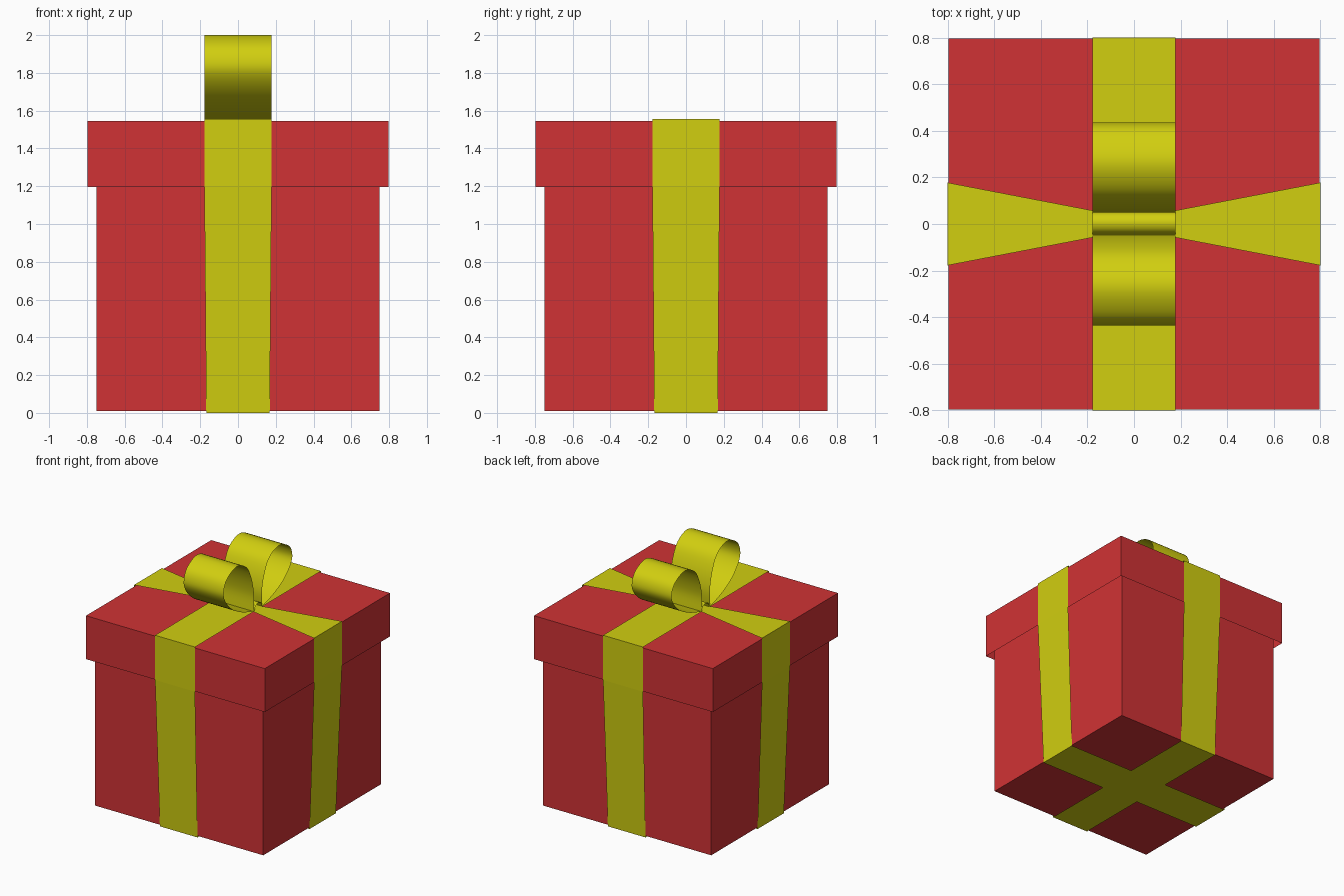
import bpy, bmesh, math
from mathutils import Matrix, Vector

if "Cube" in bpy.data.objects:
    bpy.data.objects.remove(bpy.data.objects["Cube"])


def material(name, rgb):
    m = bpy.data.materials.new(name)
    m.diffuse_color = (*rgb, 1)
    m.use_nodes = True
    m.node_tree.nodes["Principled BSDF"].inputs["Base Color"].default_value = m.diffuse_color
    return m


RED = material("red_card", (0.63, 0.0325, 0.035))
YELLOW = material("yellow_ribbon", (0.64, 0.62, 0.005))


def finish(name, bm, mat):
    me = bpy.data.meshes.new(name)
    bm.to_mesh(me)
    bm.free()
    me.materials.append(mat)
    ob = bpy.data.objects.new(name, me)
    bpy.context.collection.objects.link(ob)
    return ob


def carton(name, half, z0, z1, open_bottom=False):
    bm = bmesh.new()
    bmesh.ops.create_cube(bm, size=1)
    for v in bm.verts:
        v.co = (v.co.x * 2 * half, v.co.y * 2 * half, z0 + (v.co.z + 0.5) * (z1 - z0))
    if open_bottom:
        down = [f for f in bm.faces if f.calc_center_median().z < z0 + 0.001]
        bmesh.ops.delete(bm, geom=down, context='FACES_ONLY')
    return finish(name, bm, RED)


def strip(name, path, angle=0, smooth=False):
    """Thin ribbon along (y, z, half_width), turned about z."""
    bm = bmesh.new()
    rows = [(bm.verts.new((-w, y, z)), bm.verts.new((w, y, z))) for y, z, w in path]
    for (a, b), (c, d) in zip(rows, rows[1:]):
        bm.faces.new((a, b, d, c)).smooth = smooth
    bmesh.ops.rotate(bm, verts=bm.verts, matrix=Matrix.Rotation(angle, 3, 'Z'))
    return finish(name, bm, YELLOW)


def spline(pts, n=5):
    """Catmull-Rom curve through the points."""
    p = [Vector(q) for q in [pts[0]] + pts + [pts[-1]]]
    out = []
    for a, b, c, d in zip(p, p[1:], p[2:], p[3:]):
        for i in range(n):
            t = i / n
            out.append(0.5 * (2 * b + (c - a) * t + (2 * a - 5 * b + 4 * c - d) * t * t
                              + (3 * b - a - 3 * c + d) * t ** 3))
    return out + [p[-1]]


# Box reaching up inside the overhanging lid
carton("box", 0.75, 0.01, 1.53)
carton("lid", 0.797, 1.195, 1.545, open_bottom=True)

# Four wrapping ribbons: straight ones front/back, pinched ones at the sides
TOP = 1.555
side = [(0.802, TOP, 0.178), (0.802, 1.195, 0.178), (0.755, 0, 0.168)]
straight = [(0, TOP, 0.178)] + side + [(0, 0, 0.168)]
pinched = [(0.178, TOP, 0.058)] + side + [(0.168, 0, 0.168)]
strip("ribbon_back", straight, 0)
strip("ribbon_front", straight, math.pi)
strip("ribbon_left", pinched, math.pi / 2)
strip("ribbon_right", pinched, -math.pi / 2)

# Bow loops (rounded teardrop profiles), the front one slightly taller
loop = [(0.055, 1.556), (0.2, 1.605), (0.325, 1.675), (0.41, 1.765), (0.437, 1.85),
        (0.395, 1.945), (0.27, 2.0), (0.15, 1.95), (0.085, 1.84), (0.05, 1.69), (0.055, 1.556)]
for name, angle, top in (("bow_loop_front", math.pi, 2.0), ("bow_loop_back", 0, 1.965)):
    k = (top - TOP) / (2.0 - TOP)
    strip(name, [(y, TOP + (z - TOP) * k, 0.178) for y, z in spline(loop)], angle, True)

# Small knot arch between the loops
knot = [(-0.045, 1.556), (-0.03, 1.59), (0.005, 1.605), (0.04, 1.59), (0.055, 1.556)]
strip("bow_knot", [(y, z, 0.178) for y, z in spline(knot, 3)], 0, True)
